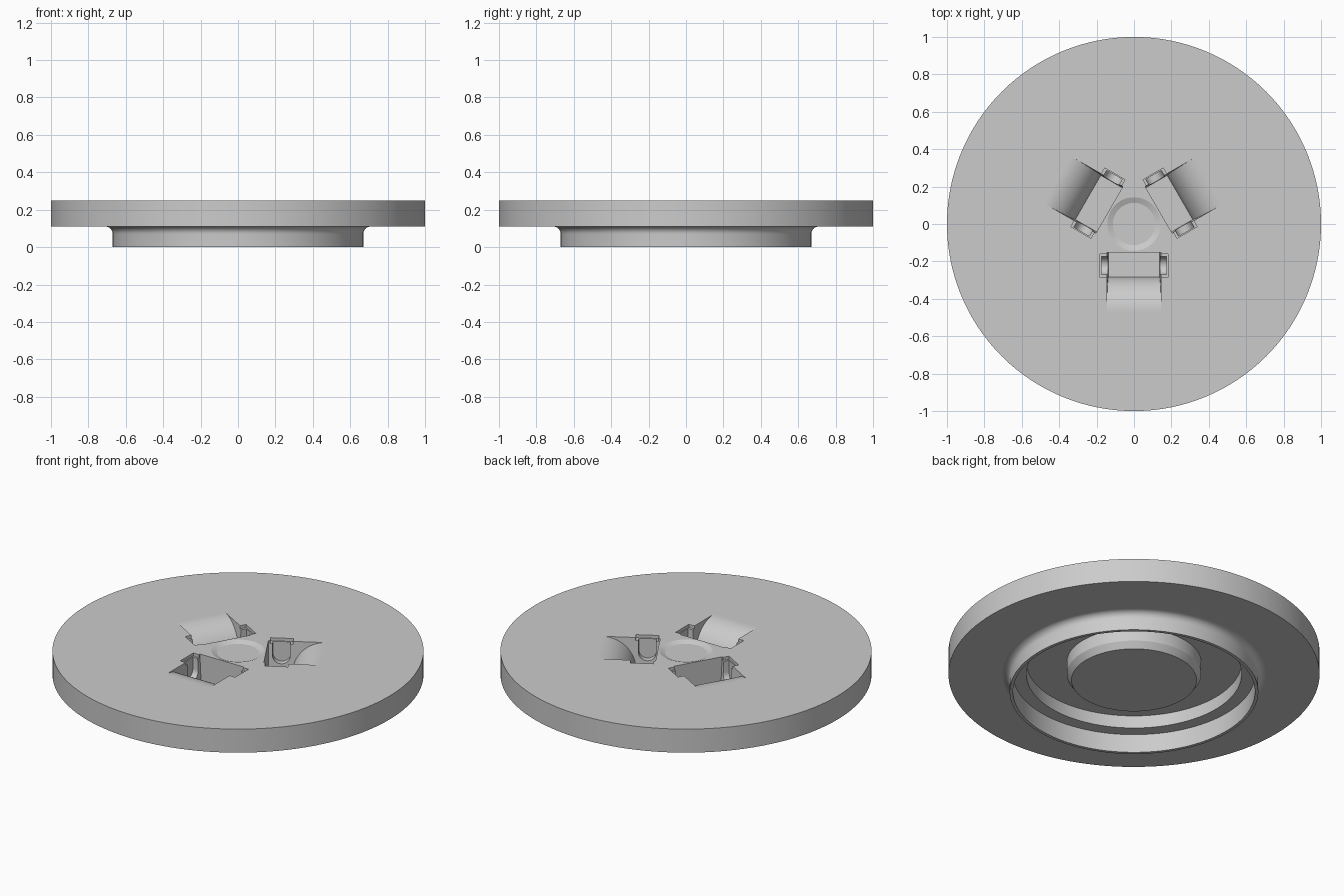
import bpy, bmesh, math
from mathutils import Matrix

cube = bpy.data.objects.get("Cube")
if cube:
    bpy.data.objects.remove(cube, do_unlink=True)

TOP, PLATE, WEB = 0.25, 0.11, 0.185
SEGMENTS = 128

grey = bpy.data.materials.new("plain grey")
grey.use_nodes = True
colour = (0.6, 0.6, 0.6, 1)
grey.diffuse_color = colour
grey.node_tree.nodes["Principled BSDF"].inputs["Base Color"].default_value = colour


def arc(cx, cz, radius, start, end, steps):
    angles = [math.radians(start + (end - start) * i / steps) for i in range(steps + 1)]
    return [(cx + radius * math.cos(a), cz + radius * math.sin(a)) for a in angles]


def make_object(name, bm):
    bmesh.ops.recalc_face_normals(bm, faces=bm.faces)
    mesh = bpy.data.meshes.new(name)
    bm.to_mesh(mesh)
    bm.free()
    mesh.materials.append(grey)
    obj = bpy.data.objects.new(name, mesh)
    bpy.context.collection.objects.link(obj)
    return obj


def lathe(name, profile):
    bm = bmesh.new()
    verts = [bm.verts.new((r, 0, z)) for r, z in profile]
    edges = [bm.edges.new(pair) for pair in zip(verts, verts[1:])]
    bmesh.ops.spin(bm, geom=verts + edges, cent=(0, 0, 0), axis=(0, 0, 1),
                   angle=math.tau, steps=SEGMENTS)
    bmesh.ops.remove_doubles(bm, verts=bm.verts, dist=1e-5)
    return make_object(name, bm)


def radial_cutter(name, profile, half_width, draft, turn):
    """Extrude a radius-height profile sideways, widening with height by draft."""
    bm = bmesh.new()
    sides = []
    for s in (-1, 1):
        sides.append([bm.verts.new((r, s * (half_width + draft * z), z)) for r, z in profile])
    a, b = sides
    bm.faces.new(a)
    bm.faces.new(b[::-1])
    for i in range(len(a)):
        j = (i + 1) % len(a)
        bm.faces.new((a[i], b[i], b[j], a[j]))
    bm.transform(Matrix.Rotation(math.radians(turn), 4, 'Z'))
    obj = make_object(name, bm)
    obj.hide_render = True
    return obj


# Disc with hollow underside, filleted flange, central boss and shallow centre dish
profile = [(0, TOP - 0.012), (0.113, TOP - 0.012), (0.143, TOP), (1, TOP), (1, PLATE)]
profile += arc(0.71, PLATE - 0.04, 0.04, 90, 180, 8)
profile += [(0.67, 0), (0.652, 0), (0.652, PLATE), (0.58, PLATE), (0.58, WEB),
            (0.362, WEB), (0.362, PLATE), (0.337, 0.073), (0, 0.073)]
disc = lathe("disc_body", profile)

# Cutter profiles: ramped pocket, round-bottomed pin slot and its shallow lip
above = TOP + 0.03
pocket = [(0.152, above), (0.152, 0.09)] + arc(0.467, 0.065, 0.185, 172, 90, 20) + [(0.467, above)]
slot = [(0.174, above)] + arc(0.222, 0.165, 0.048, 180, 360, 16) + [(0.27, above)]
lip = [(0.161, above), (0.161, 0.232), (0.285, 0.232), (0.285, above)]

bpy.context.view_layer.objects.active = disc
disc.select_set(True)
for turn in (-90, 30, 150):
    for name, shape, width, draft in (("pocket_cutter", pocket, 0.132, 0.05),
                                      ("slot_cutter", slot, 0.175, 0),
                                      ("lip_cutter", lip, 0.181, 0)):
        cutter = radial_cutter(name, shape, width, draft, turn)
        mod = disc.modifiers.new(name, 'BOOLEAN')
        mod.operation = 'DIFFERENCE'
        mod.solver = 'EXACT'
        mod.object = cutter
        bpy.ops.object.modifier_apply(modifier=mod.name)
        bpy.data.objects.remove(cutter, do_unlink=True)

# Smooth the curved walls, keep level faces crisp
bpy.ops.object.shade_smooth_by_angle(angle=math.radians(30))
bm = bmesh.new()
bm.from_mesh(disc.data)
for face in bm.faces:
    if abs(face.normal.z) > 0.9995:
        face.smooth = False
        for edge in face.edges:
            edge.smooth = edge.smooth and all(abs(f.normal.z) > 0.9995 for f in edge.link_faces)
bm.to_mesh(disc.data)
bm.free()
